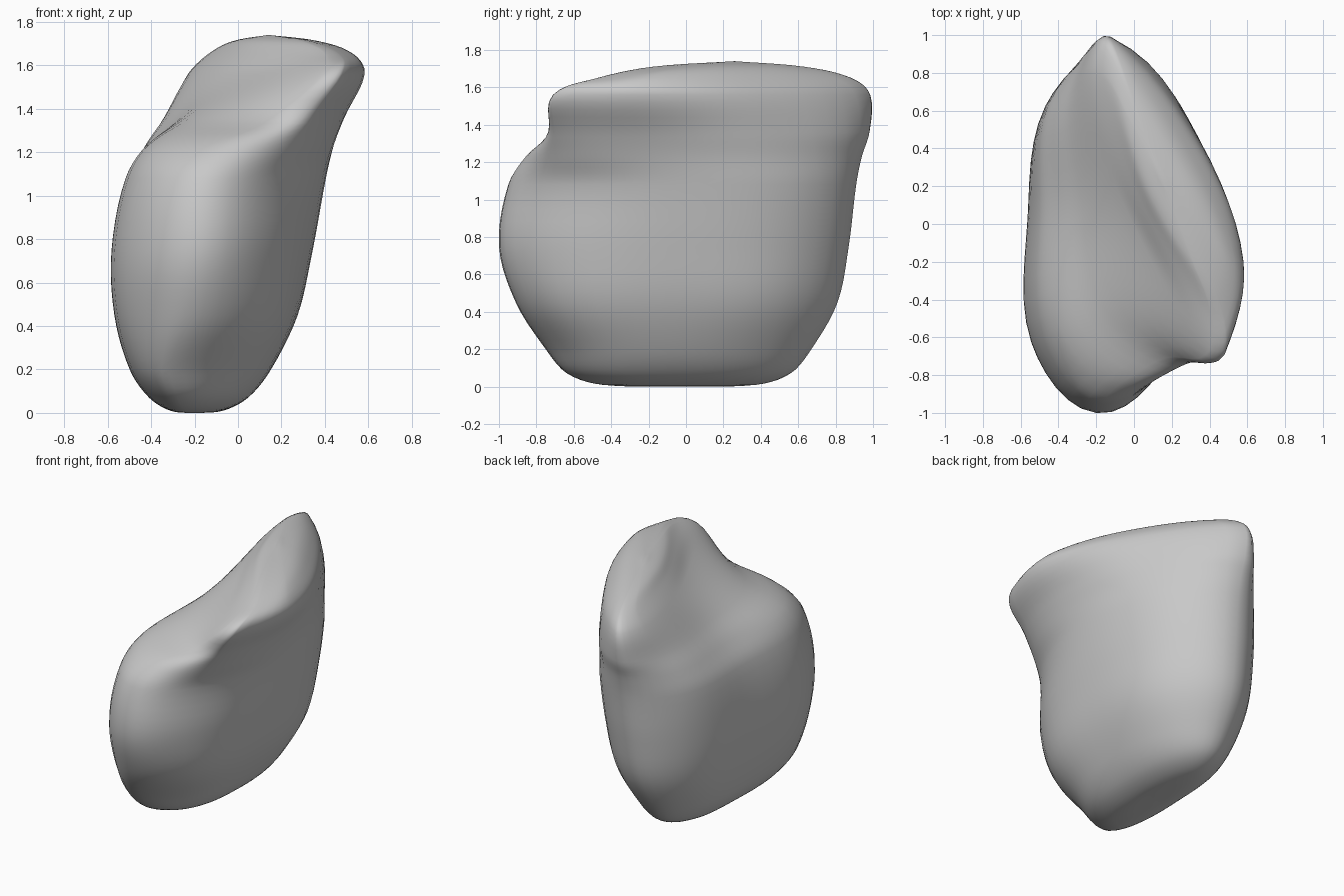
import bpy
import bmesh
from mathutils import Vector
from mathutils.geometry import interpolate_bezier

STEPS_AROUND = 6
STEPS_UP = 5

# Horizontal sections in hundredths: height, then outline points in the order
# front, front +x, +x side, back +x, back, back -x, -x side, front -x
SECTIONS = [
    (20, (-31, -75), (4, -53), (15, -6), (8, 44), (-18, 67), (-42, 45), (-49, 0), (-47, -53)),
    (45, (-24, -91), (14, -66), (27, -8), (20, 50), (-15, 81), (-46, 57), (-55, 2), (-53, -60)),
    (75, (-20, -100), (18, -71), (34, -10), (25, 54), (-13, 87), (-47, 62), (-56, 4), (-54, -63)),
    (108, (-17, -95), (20, -70), (40, -12), (29, 55), (-12, 91), (-45, 64), (-50, 6), (-48, -60)),
    (123, (-8, -85), (27, -70), (44, -15), (31, 51), (-12, 94), (-40, 66), (-40, 8), (-39, -54)),
    (136, (16, -71), (35, -70), (49, -17), (34, 46), (-12, 98), (-33, 70), (-28, 14), (-18, -40)),
    (156, (38, -69), (48, -69), (58, -20), (36, 40), (-12, 98), (-23, 79), (-13, 30), (9, -19)),
    (165, (40, -46), (47, -46), (53, -18), (33, 33), (-8, 88), (-14, 75), (-4, 31), (14, -8)),
]


def bend(before, start, end, after, steps):
    """Smooth run of points from start up to, not including, end."""
    reach = (end - start).length / 3
    leave = (end - before).normalized() * reach
    arrive = (after - start).normalized() * reach
    return interpolate_bezier(start, start + leave, end - arrive, end, steps + 1)[:-1]


def closed_curve(points):
    n = len(points)
    curve = []
    for i in range(n):
        curve += bend(points[i - 1], points[i], points[(i + 1) % n],
                      points[(i + 2) % n], STEPS_AROUND)
    return curve


def open_curve(points):
    last = len(points) - 1
    curve = []
    for i in range(last):
        curve += bend(points[max(i - 1, 0)], points[i], points[i + 1],
                      points[min(i + 2, last)], STEPS_UP)
    return curve + [points[last]]


def shrink(ring, centre, across, along, height):
    """Copy of a ring drawn in towards a centre at a new height."""
    return [Vector((centre.x + (p.x - centre.x) * across,
                    centre.y + (p.y - centre.y) * along, height)) for p in ring]


def make_material(name, colour):
    material = bpy.data.materials.new(name)
    material.use_nodes = True
    material.diffuse_color = colour
    material.node_tree.nodes["Principled BSDF"].inputs["Base Color"].default_value = colour
    return material


if "Cube" in bpy.data.objects:
    bpy.data.objects.remove(bpy.data.objects["Cube"])

# Outline rings, closed by rounded caps below and above
outlines = []
for height, *outline in SECTIONS:
    outlines.append(closed_curve([Vector((x, y, height)) / 100 for x, y in outline]))
base = Vector((-0.2, -0.03, 0))
crown = Vector((0.14, 0.26, 1.74))
bottom_cap = [shrink(outlines[0], base, across, along, height)
              for across, along, height in ((0, 0, 0), (0.37, 0.58, 0.01), (0.7, 0.84, 0.07))]
top_cap = [shrink(outlines[-1], crown, factor, factor, height)
           for factor, height in ((0.6, 1.71), (0, 1.74))]
rings = bottom_cap + outlines + top_cap

# Skin lofted through the rings
columns = [open_curve(list(column)) for column in zip(*rings)]
bm = bmesh.new()
grid = [[bm.verts.new(p) for p in column] for column in columns]
for i, column in enumerate(grid):
    following = grid[(i + 1) % len(grid)]
    for j in range(len(column) - 1):
        bm.faces.new((column[j], following[j], following[j + 1], column[j + 1]))
bmesh.ops.remove_doubles(bm, verts=bm.verts, dist=0.0005)
bmesh.ops.recalc_face_normals(bm, faces=bm.faces)

mesh = bpy.data.meshes.new("lobe_body")
bm.to_mesh(mesh)
bm.free()
mesh.materials.append(make_material("mid_grey", (0.58, 0.58, 0.58, 1)))
body = bpy.data.objects.new("lobe_body", mesh)
bpy.context.collection.objects.link(body)

# Smooth shading that keeps the upper fin crisp
bpy.ops.object.select_all(action="DESELECT")
body.select_set(True)
bpy.context.view_layer.objects.active = body
bpy.ops.object.shade_smooth_by_angle(angle=0.9)
